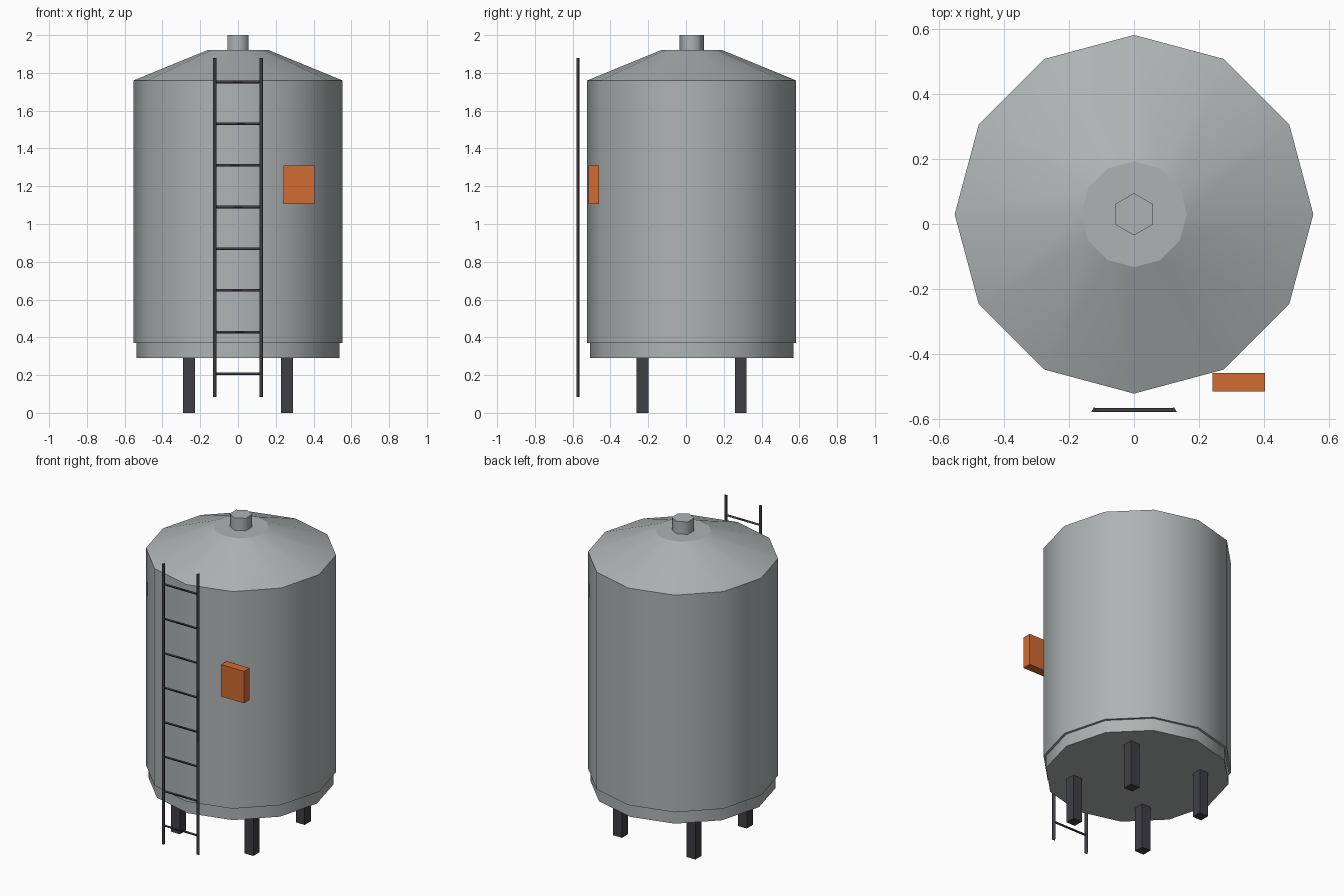
import bpy
from math import pi
from mathutils import Matrix

cube = bpy.data.objects.get("Cube")
if cube:
    bpy.data.objects.remove(cube, do_unlink=True)

CY = 0.03  # tank axis offset in y


def material(name, rgb):
    m = bpy.data.materials.new(name)
    m.use_nodes = True
    m.diffuse_color = (*rgb, 1)
    m.node_tree.nodes["Principled BSDF"].inputs["Base Color"].default_value = (*rgb, 1)
    return m


steel = material("grey steel", (0.42, 0.45, 0.45))
dark = material("dark metal", (0.05, 0.05, 0.06))
orange = material("orange paint", (0.64, 0.145, 0.032))


def finish(name, mat):
    ob = bpy.context.object
    ob.name = ob.data.name = name
    ob.data.materials.append(mat)
    return ob


def prism(name, mat, sides, r1, r2, z0, z1, x=0, y=CY, turn=0):
    """Upright smooth-sided prism or frustum with flat caps."""
    bpy.ops.mesh.primitive_cone_add(vertices=sides, radius1=r1, radius2=r2,
                                    depth=z1 - z0, location=(x, y, (z0 + z1) / 2))
    ob = finish(name, mat)
    ob.data.transform(Matrix.Rotation(turn, 4, 'Z'))
    for p in ob.data.polygons:
        p.use_smooth = abs(p.normal.z) < 0.99
    return ob


def box(name, mat, centre, size):
    bpy.ops.mesh.primitive_cube_add(size=1, location=centre)
    ob = finish(name, mat)
    ob.data.transform(Matrix.Diagonal((*size, 1)))
    return ob


# Tank shell, from the base ring up to the vent
prism("base_ring", steel, 12, 0.538, 0.538, 0.29, 0.37)
prism("tank_body", steel, 12, 0.553, 0.553, 0.37, 1.76)
prism("conical_roof", steel, 12, 0.553, 0.163, 1.76, 1.92)
prism("roof_vent", steel, 6, 0.065, 0.065, 1.92, 2.0)

# Four legs
for sx, side in ((-1, "right"), (1, "left")):
    for sy, end in ((-1, "front"), (1, "back")):
        box(f"{end}_{side}_leg", dark, (sx * 0.26, CY + sy * 0.26, 0.145),
            (0.063, 0.063, 0.29))

# Ladder: two rails and evenly spaced rungs
LADDER_Y = -0.575
for sx, side in ((-1, "right"), (1, "left")):
    prism(f"ladder_rail_{side}", dark, 3, 0.011, 0.011, 0.085, 1.88, sx * 0.123, LADDER_Y)
for i in range(8):
    z = 0.207 + i * 0.2207
    rung = prism(f"ladder_rung_{i + 1}", dark, 3, 0.008, 0.008, -0.123, 0.123, 0, LADDER_Y)
    rung.data.transform(Matrix.Rotation(pi / 2, 4, 'Y'))
    rung.location.z = z

# Control box on the front wall
box("control_box", orange, (0.323, -0.488, 1.207), (0.163, 0.056, 0.204))
